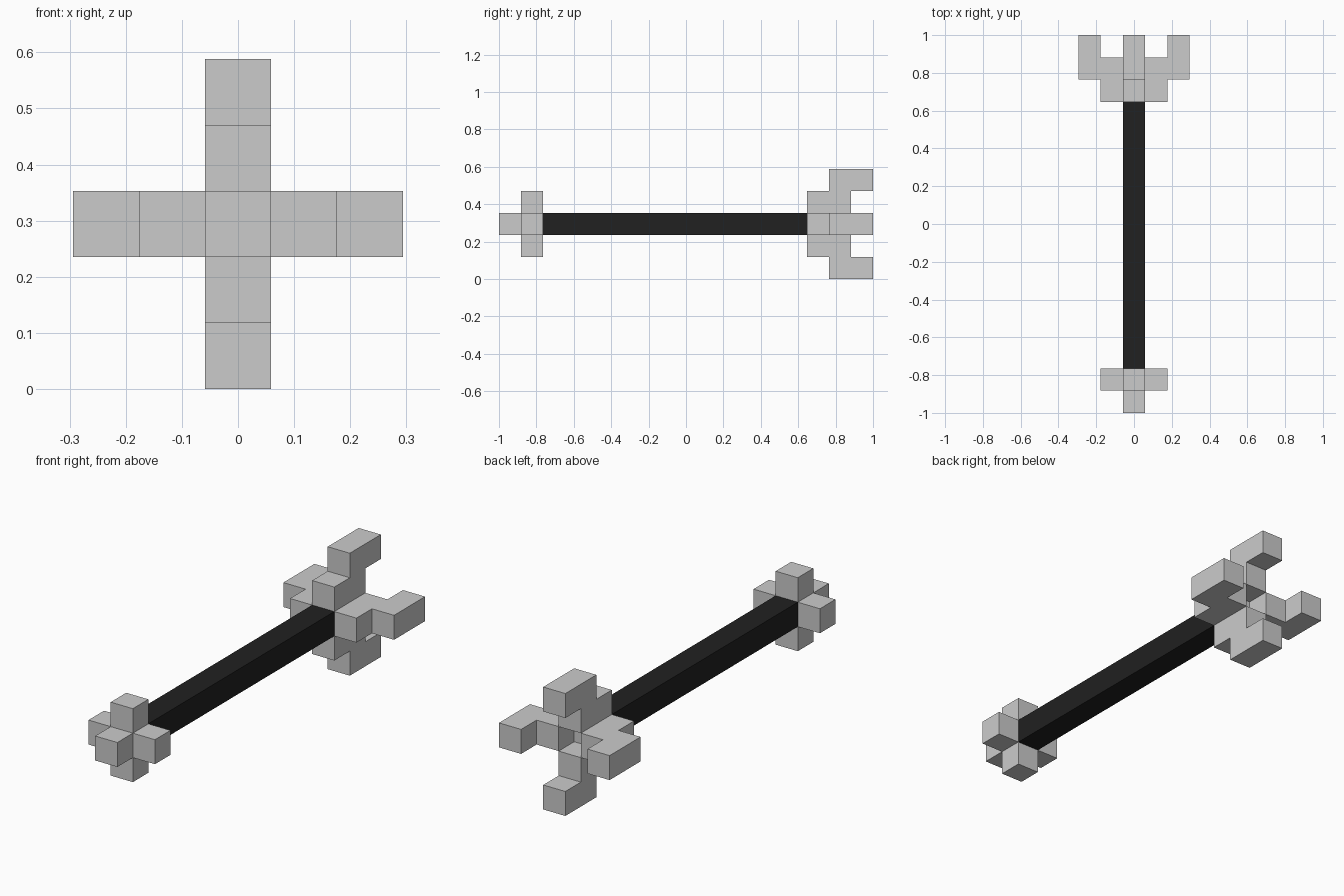
import bpy, bmesh
from math import pi
from mathutils import Matrix, Vector

if "Cube" in bpy.data.objects:
    bpy.data.objects.remove(bpy.data.objects["Cube"])

U = 2 / 17                       # one block
AXIS_Z = 2.5 * U                 # height of the shaft axis


def add_prism(name, profile, turn=0, mat=None):
    """Extrude a (radius, length) profile one block thick, turned about the shaft."""
    bm = bmesh.new()
    verts = [bm.verts.new((r * U, -1 + y * U, -U / 2)) for r, y in profile]
    face = bm.faces.new(verts)
    ext = bmesh.ops.extrude_face_region(bm, geom=[face])
    top = [v for v in ext["geom"] if isinstance(v, bmesh.types.BMVert)]
    bmesh.ops.translate(bm, verts=top, vec=Vector((0, 0, U)))
    bmesh.ops.recalc_face_normals(bm, faces=bm.faces)
    bm.transform(Matrix.Translation((0, 0, AXIS_Z)) @ Matrix.Rotation(turn * pi / 2, 4, 'Y'))
    mesh = bpy.data.meshes.new(name)
    bm.to_mesh(mesh)
    bm.free()
    obj = bpy.data.objects.new(name, mesh)
    bpy.context.collection.objects.link(obj)
    if mat:
        mesh.materials.append(mat)
    return obj


def rect(r0, r1, y0, y1):
    return [(r0, y0), (r1, y0), (r1, y1), (r0, y1)]


black = bpy.data.materials.new("black_grip")
black.diffuse_color = (0.015, 0.015, 0.015, 1)
black.use_nodes = True
black.node_tree.nodes["Principled BSDF"].inputs["Base Color"].default_value = black.diffuse_color

# Shaft and the centre blocks at each end
add_prism("shaft", rect(-.5, .5, 2, 14), mat=black)
add_prism("pommel_core", rect(-.5, .5, 0, 2))
add_prism("head_core", rect(-.5, .5, 14, 15))

# Four pommel knobs and four stepped claws around an open socket
claw = [(.5, 14), (1.5, 14), (1.5, 15), (2.5, 15),
        (2.5, 17), (1.5, 17), (1.5, 16), (.5, 16)]
for i, side in enumerate(("right", "bottom", "left", "top")):
    add_prism(f"pommel_knob_{side}", rect(.5, 1.5, 1, 2), i)
    add_prism(f"claw_{side}", claw, i)
